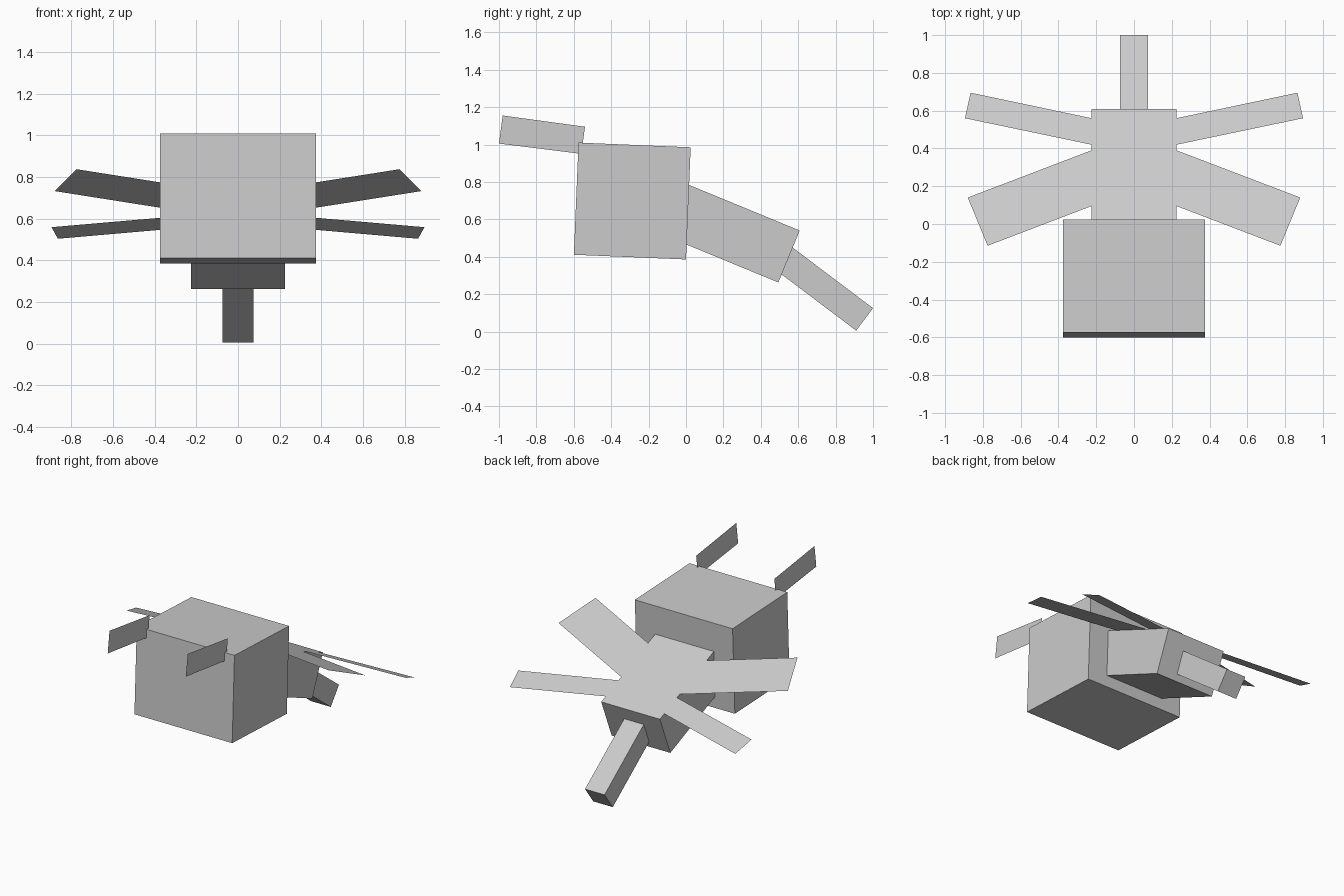
import bpy
import bmesh
from math import radians, tan
from mathutils import Matrix, Vector

cube = bpy.data.objects.get("Cube")
if cube:
    bpy.data.objects.remove(cube, do_unlink=True)

GREY = (0.6, 0.6, 0.6, 1.0)
grey = bpy.data.materials.new("plain grey")
grey.use_nodes = True
grey.diffuse_color = GREY
grey.node_tree.nodes["Principled BSDF"].inputs["Base Color"].default_value = GREY


def finish(name, bm):
    mesh = bpy.data.meshes.new(name)
    bm.to_mesh(mesh)
    bm.free()
    mesh.materials.append(grey)
    bpy.context.collection.objects.link(bpy.data.objects.new(name, mesh))


def segment(name, size, back_top, droop):
    """Box placed by its top rear edge (y, z), sloping down to the rear."""
    turn = Matrix.Rotation(radians(-droop), 4, "X")
    place = Matrix.Translation((0, *back_top)) @ turn
    offset = Matrix.Translation((0, -size[1] / 2, -size[2] / 2))
    bm = bmesh.new()
    bmesh.ops.create_cube(bm, size=1, matrix=place @ offset @ Matrix.Diagonal((*size, 1)))
    finish(name, bm)


def sheet(name, points):
    """Single flat face, turned so it faces up or outward."""
    bm = bmesh.new()
    face = bm.faces.new([bm.verts.new(p) for p in points])
    face.normal_update()
    if face.normal.dot(Vector((points[0][0], 0, 5))) < 0:
        face.normal_flip()
    finish(name, bm)


# Body chain: head block, abdomen and tail
DROOP = 22.4
BACK_Y, BACK_Z = 0.608, 0.54
segment("head", (0.75, 0.6, 0.6), (0.025, 0.985), 2.4)
segment("abdomen", (0.45, 0.7, 0.3), (BACK_Y, BACK_Z), DROOP)
segment("tail", (0.15, 0.6, 0.15), (1.0, 0.125), 37)

# Wings lie in the plane of the abdomen's top; outlines are (x, y)
FRONT_WING = [(0.225, 0.095), (0.775, -0.115), (0.88, 0.14), (0.225, 0.39)]
REAR_WING = [(0.225, 0.42), (0.895, 0.56), (0.865, 0.695), (0.225, 0.56)]
# Antenna outline is (y, z)
ANTENNA = [(-1.0, 1.005), (-0.98, 1.155), (-0.54, 1.095), (-0.56, 0.95)]

for side, sign in (("left", 1), ("right", -1)):
    for part, outline in (("front_wing", FRONT_WING), ("rear_wing", REAR_WING)):
        sheet(f"{part}_{side}",
              [(sign * x, y, BACK_Z + (BACK_Y - y) * tan(radians(DROOP))) for x, y in outline])
    sheet(f"antenna_{side}", [(sign * 0.3, y, z) for y, z in ANTENNA])
